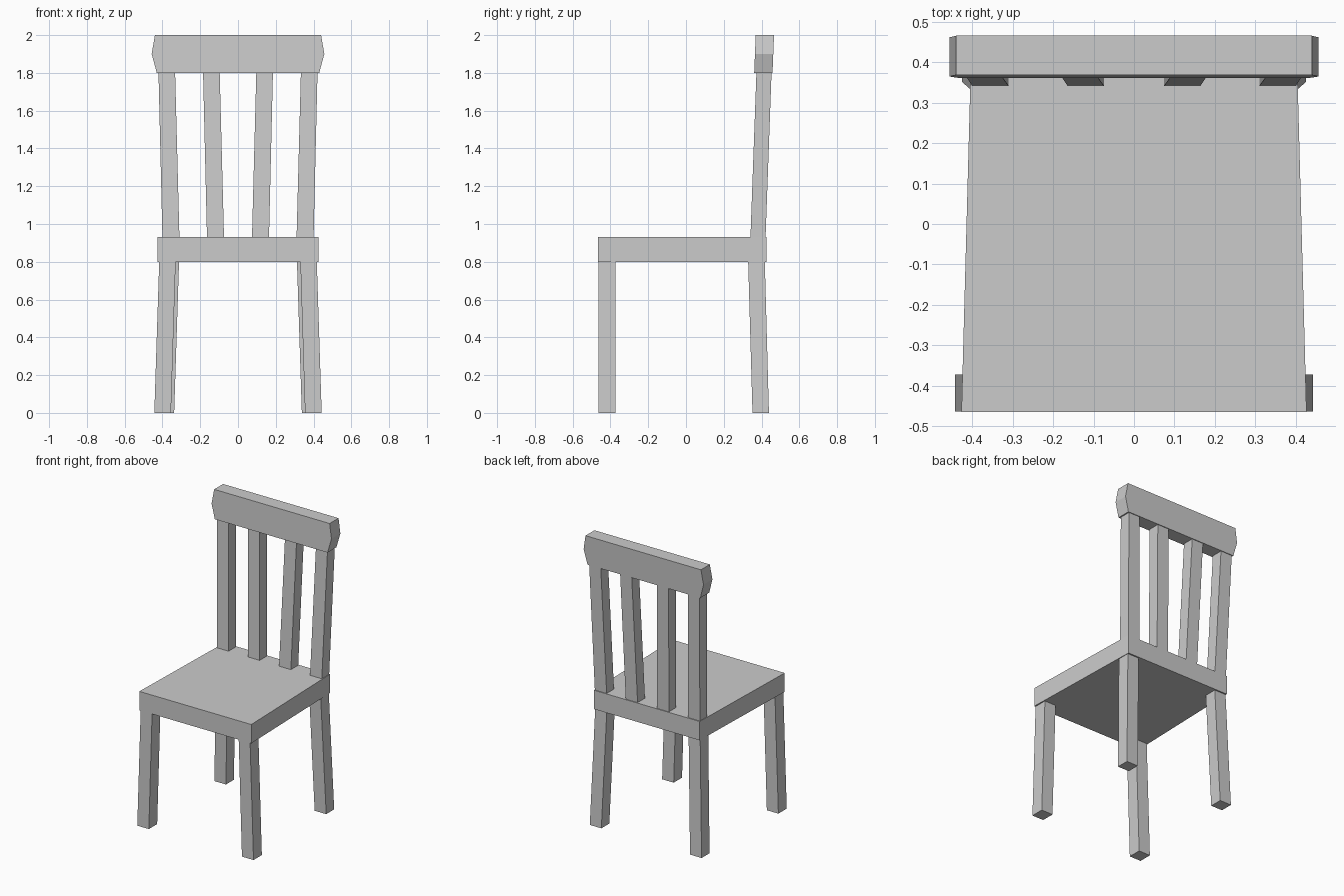
import bpy, bmesh

if "Cube" in bpy.data.objects:
    bpy.data.objects.remove(bpy.data.objects["Cube"])


def loft(name, lower, upper):
    """Solid between two horizontal sections with matching corner counts."""
    bm = bmesh.new()
    a = [bm.verts.new(p) for p in lower]
    b = [bm.verts.new(p) for p in upper]
    n = len(a)
    bm.faces.new(a)
    bm.faces.new(b)
    for i in range(n):
        j = (i + 1) % n
        bm.faces.new((a[i], a[j], b[j], b[i]))
    bmesh.ops.recalc_face_normals(bm, faces=bm.faces)
    mesh = bpy.data.meshes.new(name)
    bm.to_mesh(mesh)
    bm.free()
    obj = bpy.data.objects.new(name, mesh)
    bpy.context.collection.objects.link(obj)
    return obj


def rect(x0, x1, y0, y1, z):
    return [(x0, y0, z), (x1, y0, z), (x1, y1, z), (x0, y1, z)]


def mirrored_post(name, lower, upper):
    for side, sx in (("left", -1), ("right", 1)):
        flip = lambda pts: [(sx * x, y, z) for x, y, z in pts]
        loft(f"{name}_{side}", flip(lower), flip(upper))


# Seat, narrowing to the back
def seat_outline(z):
    return [(-.427, -.465, z), (.427, -.465, z), (.403, .427, z), (-.403, .427, z)]


loft("seat", seat_outline(.80), seat_outline(.93))

# Splayed legs
mirrored_post("front_leg", rect(.355, .443, -.464, -.373, 0),
              rect(.33, .417, -.464, -.373, .805))
mirrored_post("back_leg", rect(.338, .426, .352, .439, 0),
              rect(.312, .40, .329, .417, .805))

# Back spindles, fanning outward and leaning back
for name, xb, xt in (("outer_spindle", .310, .333), ("inner_spindle", .074, .097)):
    mirrored_post(name, rect(xb, xb + .09, .341, .421, .925),
                  rect(xt, xt + .088, .373, .453, 1.805))

# Top rail with pointed ends, leaning back slightly
profile = [(-.43, 1.80), (.43, 1.80), (.457, 1.90),
           (.44, 2.0), (-.44, 2.0), (-.457, 1.90)]
lean = lambda z: (z - 1.8) * .04
loft("top_rail", [(x, .361 + lean(z), z) for x, z in profile],
     [(x, .458 + lean(z), z) for x, z in profile])
